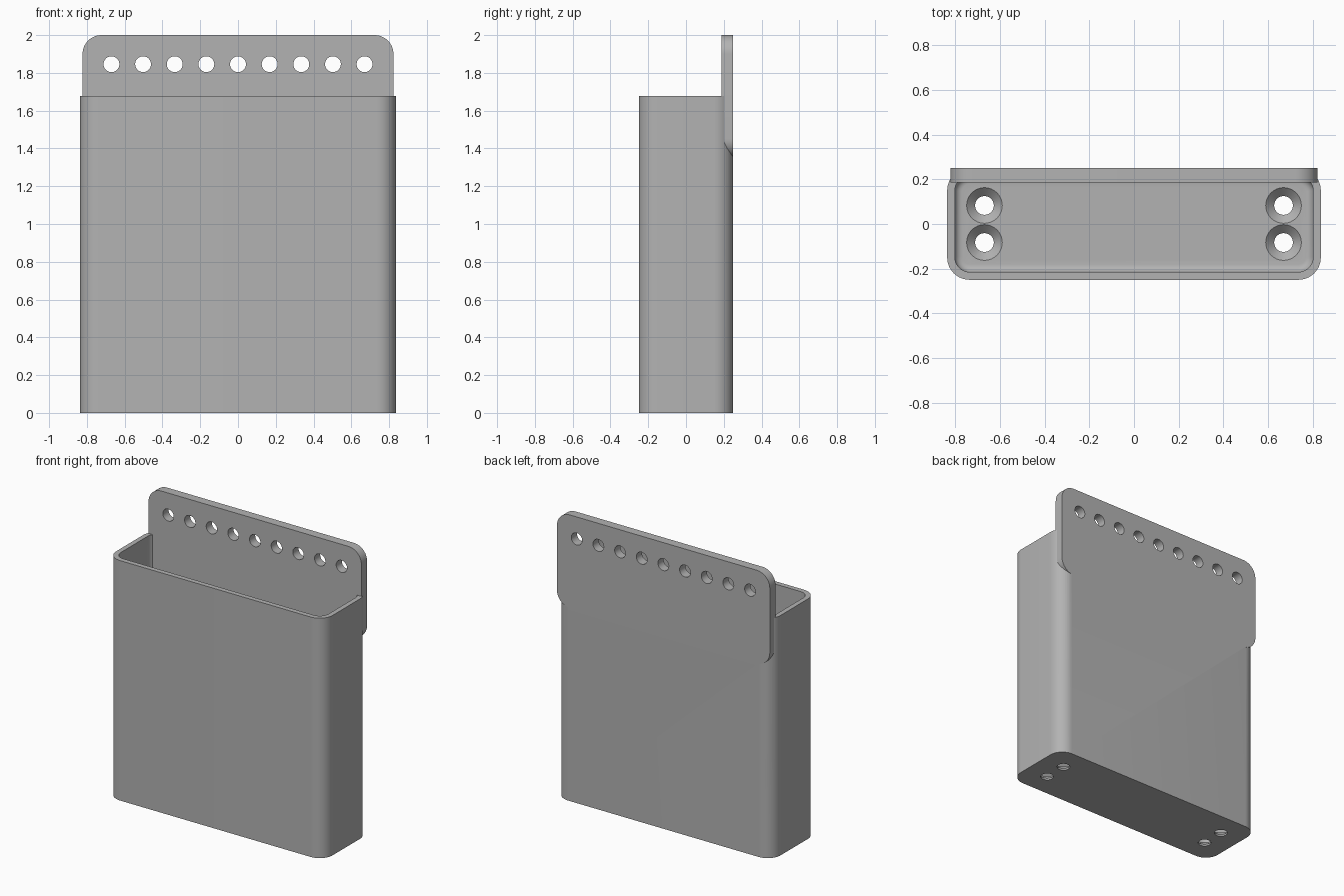
import bpy, bmesh
from math import cos, sin, pi
from mathutils import Matrix

cube = bpy.data.objects.get("Cube")
if cube:
    bpy.data.objects.remove(cube, do_unlink=True)

grey = bpy.data.materials.new("plain grey")
grey.use_nodes = True
colour = (0.45, 0.45, 0.45, 1)
grey.diffuse_color = colour
grey.node_tree.nodes["Principled BSDF"].inputs["Base Color"].default_value = colour


def to_object(name, bm):
    bmesh.ops.recalc_face_normals(bm, faces=bm.faces)
    mesh = bpy.data.meshes.new(name)
    bm.to_mesh(mesh)
    bm.free()
    mesh.materials.append(grey)
    obj = bpy.data.objects.new(name, mesh)
    bpy.context.collection.objects.link(obj)
    return obj


def rounded_prism(name, x, y0, y1, radius, z0, z1, upright=False, fillet=0):
    """Rounded rectangle extruded along z, or along y when upright."""
    bm = bmesh.new()
    steps = 12
    corners = [(x, y1), (-x, y1), (-x, y0), (x, y0)]
    ring = []
    for i, (cx, cy) in enumerate(corners):
        cx -= radius if cx > 0 else -radius
        cy -= radius if cy == y1 else -radius
        for s in range(steps + 1):
            a = (i + s / steps) * pi / 2
            ring.append(bm.verts.new((cx + radius * cos(a), cy + radius * sin(a), z0)))
    base = bm.faces.new(ring)
    top = bmesh.ops.extrude_face_region(bm, geom=[base])["geom"]
    verts = [v for v in top if isinstance(v, bmesh.types.BMVert)]
    bmesh.ops.translate(bm, verts=verts, vec=(0, 0, z1 - z0))
    if fillet:
        edges = [e for e in bm.edges if all(v.co.z < z0 + 1e-4 for v in e.verts)]
        bmesh.ops.bevel(bm, geom=edges, offset=fillet, segments=6,
                        profile=0.5, affect="EDGES")
    if upright:
        bm.transform(Matrix.Rotation(pi / 2, 4, "X"))
    return to_object(name, bm)


def cone(bm, r_low, r_high, depth, matrix):
    bmesh.ops.create_cone(bm, cap_ends=True, segments=32, radius1=r_low,
                          radius2=r_high, depth=depth, matrix=matrix)


def combine(target, other, operation):
    mod = target.modifiers.new(operation.lower(), "BOOLEAN")
    mod.operation = operation
    mod.solver = "EXACT"
    mod.object = other
    bpy.context.view_layer.objects.active = target
    bpy.ops.object.modifier_apply(modifier=mod.name)
    bpy.data.objects.remove(other, do_unlink=True)


# Open box with a filleted cavity
holder = rounded_prism("holder", 0.837, -0.25, 0.25, 0.1, 0, 1.677)
cavity = rounded_prism("cavity_cutter", 0.803, -0.215, 0.215, 0.067, 0.05, 1.8, fillet=0.034)
combine(holder, cavity, "DIFFERENCE")

# Back mounting plate
plate = rounded_prism("mounting_plate", 0.823, 1.35, 2.0, 0.1, -0.25, -0.187, upright=True)
combine(holder, plate, "UNION")

# Row of holes through the plate
bm = bmesh.new()
for i in range(-4, 5):
    place = Matrix.Translation((i * 0.1675, 0.22, 1.846)) @ Matrix.Rotation(pi / 2, 4, "X")
    cone(bm, 0.042, 0.042, 0.2, place)
combine(holder, to_object("plate_hole_cutter", bm), "DIFFERENCE")

# Screw holes in the floor, then their countersinks
for name, low, high, depth, z in (("screw_hole_cutter", 0.042, 0.042, 0.2, 0.02),
                                  ("countersink_cutter", 0.042, 0.082, 0.04, 0.032)):
    bm = bmesh.new()
    for x in (-0.67, 0.67):
        for y in (-0.083, 0.083):
            cone(bm, low, high, depth, Matrix.Translation((x, y, z)))
    combine(holder, to_object(name, bm), "DIFFERENCE")

bpy.ops.object.select_all(action="DESELECT")
holder.select_set(True)
bpy.context.view_layer.objects.active = holder
bpy.ops.object.shade_smooth_by_angle(angle=pi / 6)
